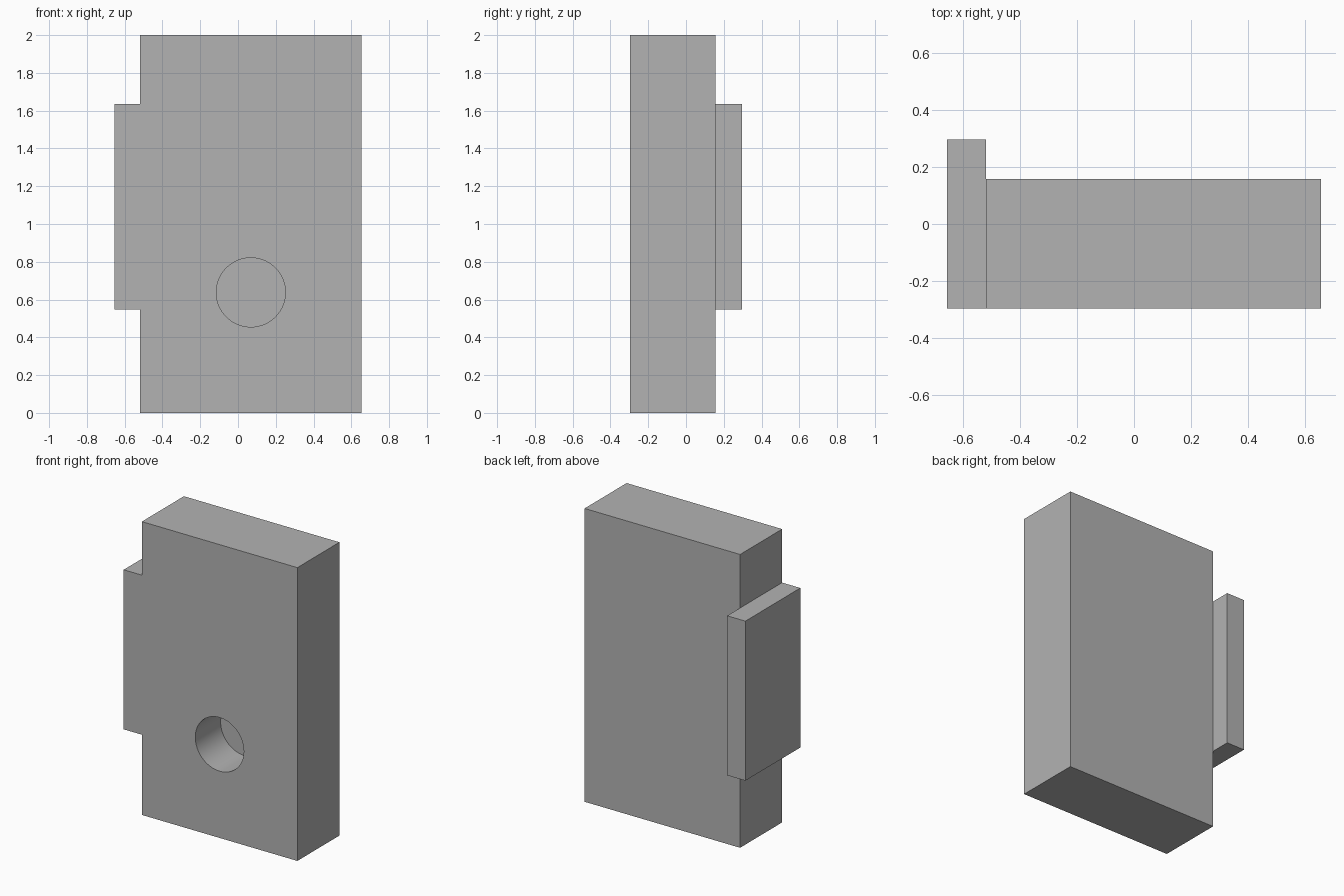
import bpy
import math

if "Cube" in bpy.data.objects:
    bpy.data.objects.remove(bpy.data.objects["Cube"], do_unlink=True)

# Single grey finish
grey = bpy.data.materials.new("plain_grey")
grey.use_nodes = True
colour = (0.45, 0.45, 0.45, 1)
grey.diffuse_color = colour
grey.node_tree.nodes["Principled BSDF"].inputs["Base Color"].default_value = colour


def box(name, low, high):
    """Box between two opposite corners."""
    centre = [(a + b) / 2 for a, b in zip(low, high)]
    bpy.ops.mesh.primitive_cube_add(size=1, location=centre)
    ob = bpy.context.object
    ob.name = name
    ob.scale = [b - a for a, b in zip(low, high)]
    bpy.ops.object.transform_apply(location=True, rotation=True, scale=True)
    ob.data.materials.append(grey)
    return ob


def combine(target, other, operation):
    """Boolean the other part into the target, then drop the other part."""
    other.hide_render = True
    mod = target.modifiers.new(operation.lower(), "BOOLEAN")
    mod.operation = operation
    mod.solver = "EXACT"
    mod.object = other
    bpy.ops.object.select_all(action="DESELECT")
    target.select_set(True)
    bpy.context.view_layer.objects.active = target
    bpy.ops.object.modifier_apply(modifier=mod.name)
    bpy.data.objects.remove(other, do_unlink=True)


front, back, step = -0.296, 0.296, 0.157
outer, joint = 0.655, -0.518

# Main slab, with the taller side plate fused to its right edge
slab = box("slab", (joint, front, 0), (outer, step, 2))
side_plate = box("side_plate", (-outer, front, 0.547), (joint, back, 1.635))
combine(slab, side_plate, "UNION")

# Blind round hole in the front face
hole_depth, margin = 0.273, 0.1
bpy.ops.mesh.primitive_cylinder_add(
    vertices=64, radius=0.183, depth=hole_depth + margin,
    location=(0.068, front + (hole_depth - margin) / 2, 0.638),
    rotation=(math.pi / 2, 0, 0))
hole_cutter = bpy.context.object
hole_cutter.name = "hole_cutter"
hole_cutter.data.materials.append(grey)
combine(slab, hole_cutter, "DIFFERENCE")

# Smooth hole wall, crisp box edges
bpy.ops.object.shade_smooth_by_angle(angle=math.radians(30))
